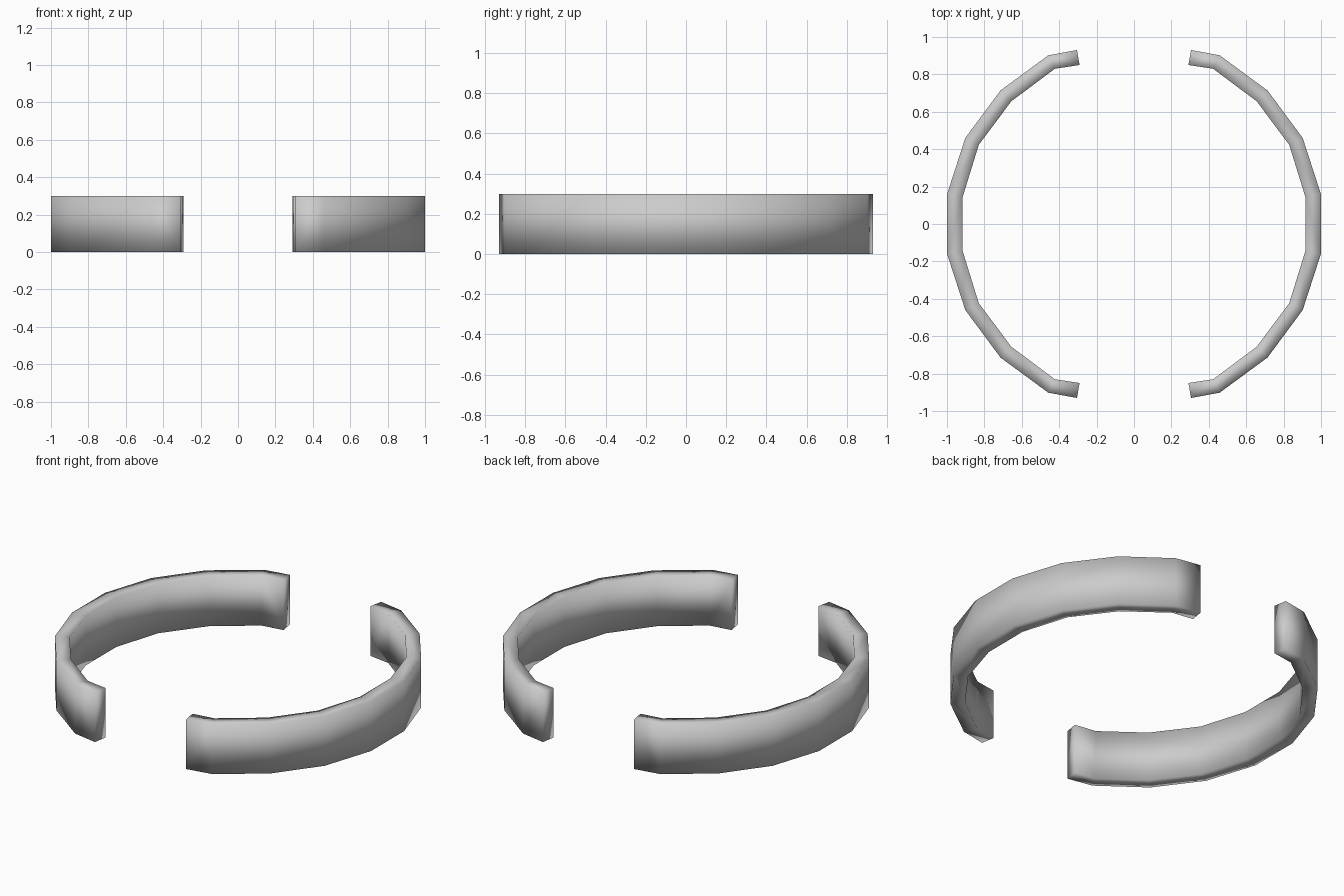
import bpy, bmesh

if "Cube" in bpy.data.objects:
    bpy.data.objects.remove(bpy.data.objects["Cube"])

# Half of one band's plan: (outer, inner) pairs from the side to the open end
HALF = [((1.0, 0.158), (0.916, 0.145)),
        ((0.902, 0.46), (0.83, 0.423)),
        ((0.714, 0.714), (0.656, 0.656)),
        ((0.458, 0.902), (0.423, 0.83)),
        ((0.305, 0.93), (0.291, 0.85))]
HEIGHT = 0.3


def flip(p):
    return (p[0], -p[1])


def make_band(name, side):
    # Sweep a rectangular section along the arc, with closed ends
    stations = [(flip(o), flip(i)) for o, i in reversed(HALF)] + HALF
    bm = bmesh.new()
    rings = []
    for o, i in stations:
        rings.append([bm.verts.new((side * p[0], p[1], z))
                      for p, z in ((o, 0), (o, HEIGHT), (i, HEIGHT), (i, 0))])
    for a, b in zip(rings, rings[1:]):
        for k in range(4):
            n = (k + 1) % 4
            bm.faces.new((a[k], b[k], b[n], a[n]))
    bm.faces.new(rings[0])
    bm.faces.new(rings[-1])
    bmesh.ops.recalc_face_normals(bm, faces=bm.faces)
    for f in bm.faces:
        f.smooth = True
    mesh = bpy.data.meshes.new(name)
    bm.to_mesh(mesh)
    bm.free()
    bpy.context.collection.objects.link(bpy.data.objects.new(name, mesh))


# The two facing curved bands
make_band("right_band", 1)
make_band("left_band", -1)
